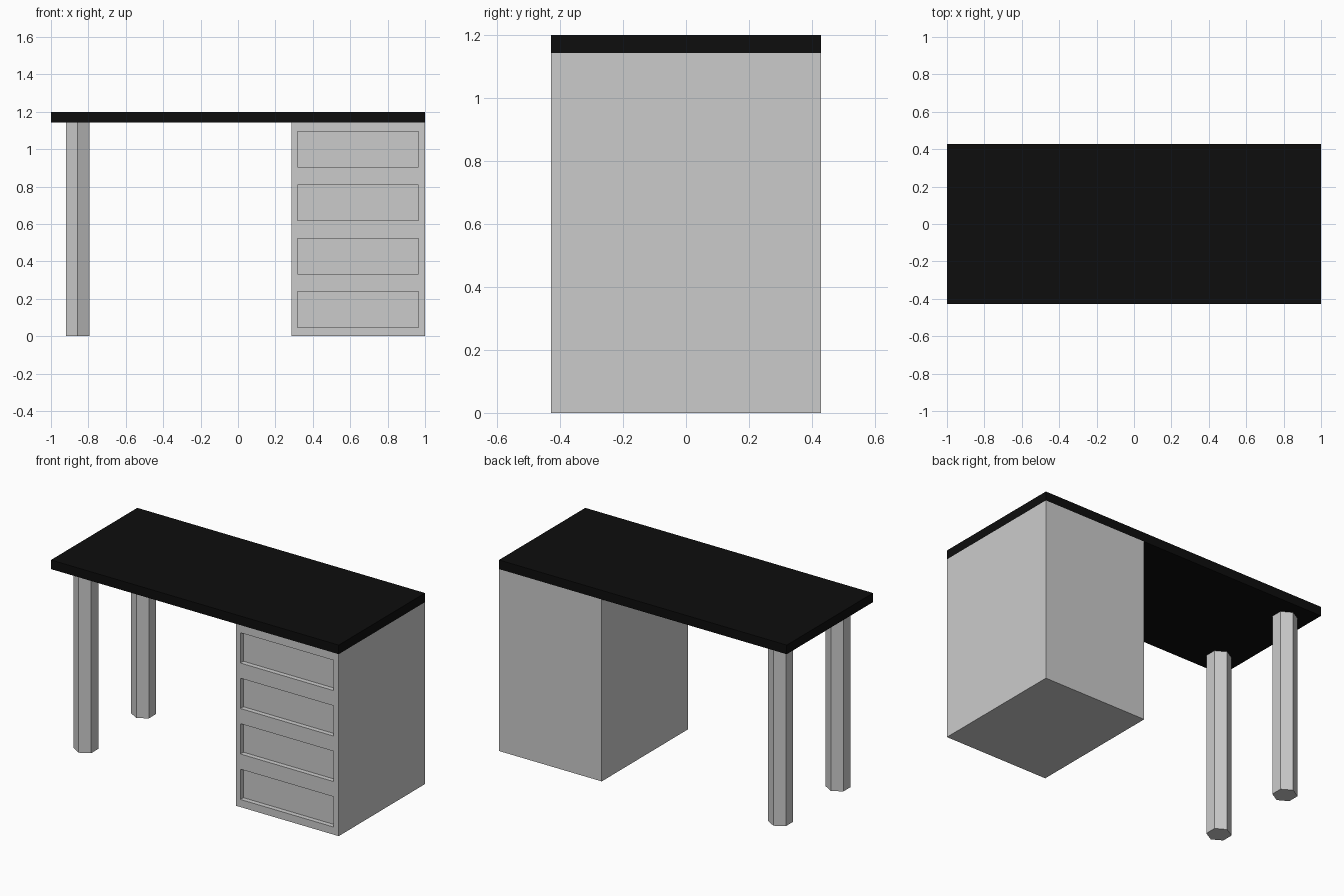
import bpy, bmesh
from mathutils import Matrix, Vector

if "Cube" in bpy.data.objects:
    bpy.data.objects.remove(bpy.data.objects["Cube"])

U = 1 / 7                      # design module
HALF_DEPTH = 3 * U
BODY_H = 8 * U
TOP_H = 1.2


def make_boxes(name, boxes):
    """One object made of axis-aligned boxes given as (low corner, high corner)."""
    bm = bmesh.new()
    for lo, hi in boxes:
        lo, hi = Vector(lo), Vector(hi)
        size = hi - lo
        bmesh.ops.create_cube(bm, size=1, matrix=Matrix.Translation((lo + hi) / 2)
                              @ Matrix.Diagonal((*size, 1)))
    mesh = bpy.data.meshes.new(name)
    bm.to_mesh(mesh)
    bm.free()
    obj = bpy.data.objects.new(name, mesh)
    bpy.context.collection.objects.link(obj)
    return obj


# Black desktop slab
desktop = make_boxes("desktop", [((-1, -HALF_DEPTH, BODY_H), (1, HALF_DEPTH, TOP_H))])
black = bpy.data.materials.new("black")
black.diffuse_color = (0.004, 0.004, 0.004, 1)
black.use_nodes = True
black.node_tree.nodes["Principled BSDF"].inputs["Base Color"].default_value = black.diffuse_color
desktop.data.materials.append(black)

# Drawer cabinet with four recessed fronts
cabinet = make_boxes("drawer_cabinet", [((2 * U, -HALF_DEPTH, 0), (1, HALF_DEPTH, BODY_H))])
recesses = []
for i in range(4):
    z = U / 3 + i * 2 * U
    recesses.append(((0.317, -HALF_DEPTH - 0.1, z), (0.964, -HALF_DEPTH + 0.03, z + U * 4 / 3)))
cutter = make_boxes("drawer_recess_cutter", recesses)
cutter.hide_render = True
cutter.hide_set(True)
cut = cabinet.modifiers.new("drawer_recesses", 'BOOLEAN')
cut.operation = 'DIFFERENCE'
cut.solver = 'EXACT'
cut.object = cutter

# Hexagonal legs, one corner pointing forward
for name, y in (("front_leg", -2 * U), ("back_leg", 2 * U)):
    bpy.ops.mesh.primitive_cylinder_add(vertices=6, radius=U / 2, depth=BODY_H,
                                        location=(-6 * U, y, BODY_H / 2))
    bpy.context.object.name = name
